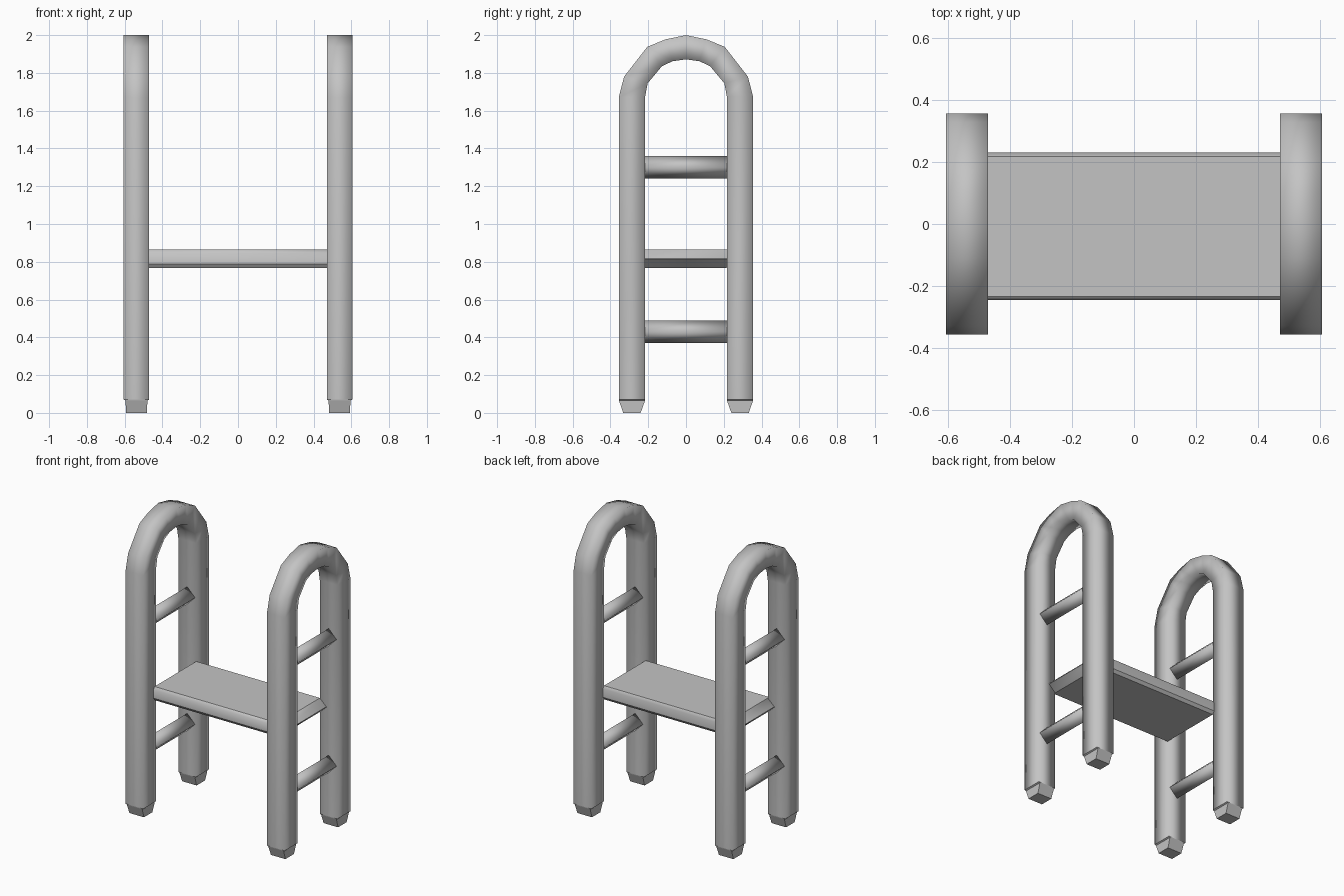
import bpy, bmesh, math

if "Cube" in bpy.data.objects:
    bpy.data.objects.remove(bpy.data.objects["Cube"])

grey = bpy.data.materials.new("light grey")
grey.diffuse_color = (0.55, 0.55, 0.55, 1)
grey.use_nodes = True
grey.node_tree.nodes["Principled BSDF"].inputs["Base Color"].default_value = grey.diffuse_color


def loft(name, rings, caps=True, smooth=True):
    """Join equal-sized rings of points into one skin."""
    bm = bmesh.new()
    rows = [[bm.verts.new(p) for p in ring] for ring in rings]
    n = len(rows[0])
    for a, b in zip(rows, rows[1:]):
        for i in range(n):
            j = (i + 1) % n
            bm.faces.new((a[i], a[j], b[j], b[i]))
    if caps:
        bm.faces.new(rows[0])
        bm.faces.new(rows[-1])
    bmesh.ops.remove_doubles(bm, verts=bm.verts, dist=0.0001)
    bmesh.ops.recalc_face_normals(bm, faces=bm.faces)
    for f in bm.faces:
        f.smooth = smooth
    me = bpy.data.meshes.new(name)
    bm.to_mesh(me)
    bm.free()
    me.materials.append(grey)
    ob = bpy.data.objects.new(name, me)
    bpy.context.collection.objects.link(ob)
    return ob


FX, FY, HX, HY = 0.5375, 0.286, 0.0675, 0.07

# outer and inner edge of half the hoop (y, z), from leg foot to crown
outer = [(0.356, 0.07), (0.356, 1.67), (0.328, 1.78), (0.205, 1.938), (0.11, 1.977), (0, 2.0)]
inner = [(0.216, 0.07), (0.216, 1.676), (0.203, 1.745), (0.127, 1.836), (0.07, 1.862), (0, 1.872)]
half = list(zip(outer, inner))
path = [((-o[0], o[1]), (-i[0], i[1])) for o, i in half] + half[-2::-1]

for side, sx in (("left", -1), ("right", 1)):
    cx = sx * FX
    # square-section hoop frame
    loft(side + "_hoop_frame",
         [[(cx - HX, *o), (cx + HX, *o), (cx + HX, *i), (cx - HX, *i)] for o, i in path],
         caps=False)

    # tapered feet
    for end, sy in (("front", -1), ("back", 1)):
        cy = sy * FY
        rings = [[(cx + a * hx, cy + b * hy, z) for a, b in ((-1, -1), (1, -1), (1, 1), (-1, 1))]
                 for hx, hy, z in ((HX, HY, 0.07), (0.058, 0.069, 0.065), (0.055, 0.046, 0))]
        loft(f"{side}_{end}_foot", rings, smooth=False)

    # four-sided rungs, set on edge between the legs
    for level, z in (("lower", 0.43), ("upper", 1.30)):
        rings = [[(cx + 0.06 * math.cos(k * math.pi / 2), y, z + 0.06 * math.sin(k * math.pi / 2))
                  for k in range(4)] for y in (-0.23, 0.23)]
        loft(f"{side}_{level}_rung", rings)

# seat board with chamfered long edges and wedge-shaped ends
profile = [(-0.234, 0.048), (-0.245, 0.03), (-0.245, -0.028), (-0.23, -0.048),
           (0.215, -0.048), (0.23, -0.028), (0.23, 0.03), (0.218, 0.048)]
seat = loft("seat",
            [[(x, y, 0.816 + z * s) for y, z in profile]
             for x, s in ((-0.52, 0.04), (-0.47, 1), (0.47, 1), (0.52, 0.04))])
bpy.context.view_layer.objects.active = seat
seat.select_set(True)
bpy.ops.object.shade_smooth_by_angle(angle=math.radians(35))
